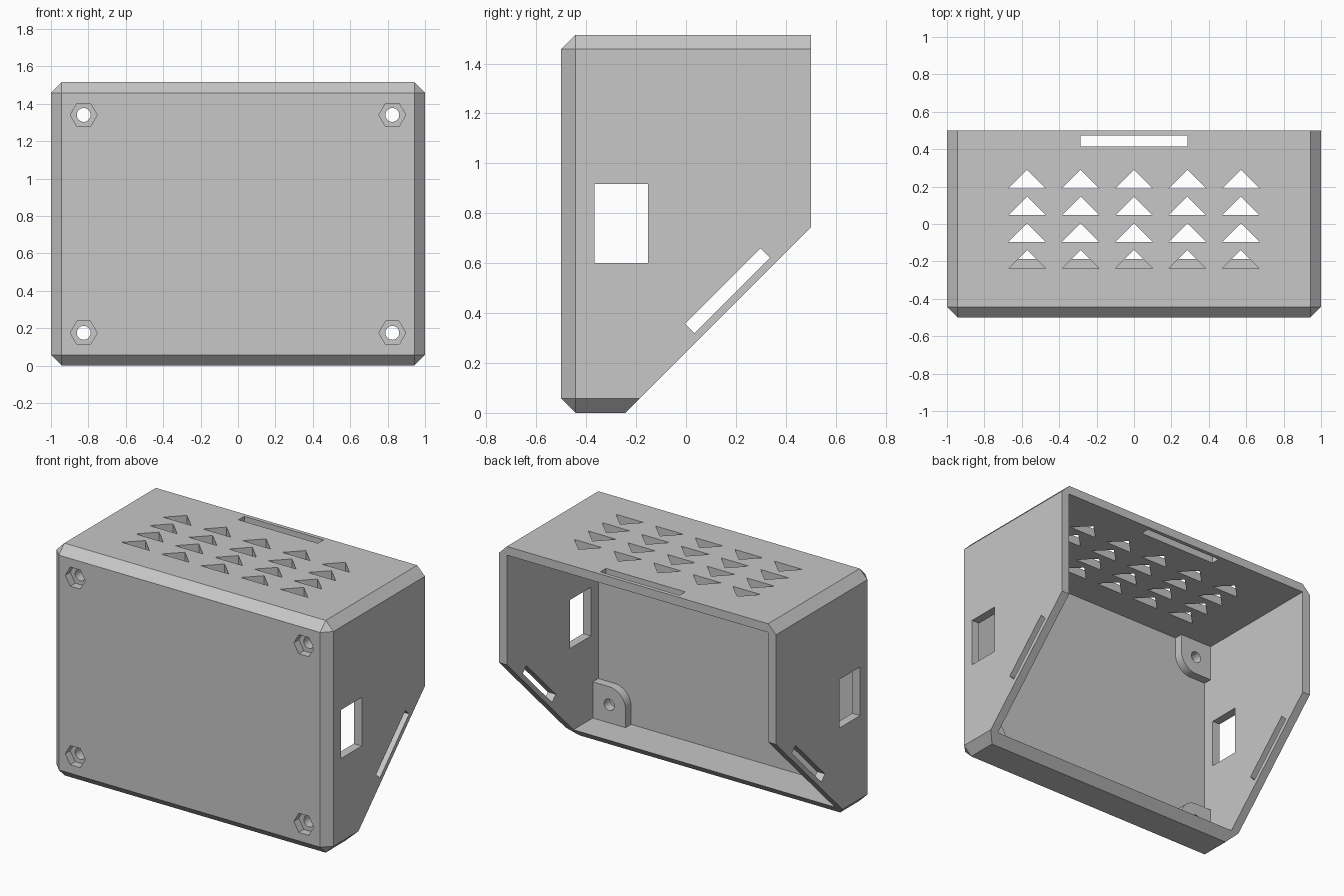
import bpy
import bmesh
from math import cos, sin, pi, radians

cube = bpy.data.objects.get("Cube")
if cube:
    bpy.data.objects.remove(cube, do_unlink=True)

HEIGHT, DEPTH, WALL = 1.515, 1.0, 0.057
FRONT, BACK = -DEPTH / 2, DEPTH / 2
INNER_X = 1 - WALL
BOSS = 0.118                      # screw distance from the inner walls
SCREWS = [(sx * (INNER_X - BOSS), z, sx, sz)
          for sx in (-1, 1)
          for z, sz in ((WALL + BOSS, 1), (HEIGHT - WALL - BOSS, -1))]

grey = bpy.data.materials.new("matte grey")
grey.use_nodes = True
colour = (0.57, 0.57, 0.57, 1)
grey.diffuse_color = colour
grey.node_tree.nodes["Principled BSDF"].inputs["Base Color"].default_value = colour


def prism(bm, points, axis, start, end):
    """Extrude a 2D outline along an axis."""
    place = {"x": lambda u, v, t: (t, u, v),
             "y": lambda u, v, t: (u, t, v),
             "z": lambda u, v, t: (u, v, t)}[axis]
    a = [bm.verts.new(place(u, v, start)) for u, v in points]
    b = [bm.verts.new(place(u, v, end)) for u, v in points]
    bm.faces.new(a)
    bm.faces.new(b[::-1])
    for i in range(len(a)):
        j = (i + 1) % len(a)
        bm.faces.new((a[i], b[i], b[j], a[j]))


def rect(u0, u1, v0, v1):
    return [(u0, v0), (u1, v0), (u1, v1), (u0, v1)]


def circle(u, v, r, n):
    return [(u + r * cos(2 * pi * i / n), v + r * sin(2 * pi * i / n)) for i in range(n)]


def make(name, bm):
    bmesh.ops.recalc_face_normals(bm, faces=bm.faces[:])
    mesh = bpy.data.meshes.new(name)
    bm.to_mesh(mesh)
    bm.free()
    mesh.materials.append(grey)
    obj = bpy.data.objects.new(name, mesh)
    bpy.context.scene.collection.objects.link(obj)
    return obj


def combine(target, name, bm, operation="DIFFERENCE"):
    """Apply a boolean with a temporary helper."""
    helper = make(name, bm)
    helper.hide_render = True
    mod = target.modifiers.new(name, "BOOLEAN")
    mod.operation, mod.solver, mod.object = operation, "EXACT", helper
    bpy.context.view_layer.objects.active = target
    bpy.ops.object.modifier_apply(modifier=mod.name)
    bpy.data.objects.remove(helper, do_unlink=True)


# Outer block, chamfered everywhere except around the open back
bm = bmesh.new()
prism(bm, rect(-1, 1, 0, HEIGHT), "y", FRONT, BACK)
edges = [e for e in bm.edges if any(v.co.y < 0 for v in e.verts)]
bmesh.ops.recalc_face_normals(bm, faces=bm.faces[:])
bmesh.ops.bevel(bm, geom=edges, offset=WALL, segments=1, affect="EDGES")
case = make("enclosure_shell", bm)

# Hollow interior
bm = bmesh.new()
prism(bm, rect(-INNER_X, INNER_X, WALL, HEIGHT - WALL), "y", FRONT + WALL, BACK + 0.2)
combine(case, "cavity", bm)

# Sloped lower back
bm = bmesh.new()
prism(bm, [(-0.743, -0.5), (1, -0.5), (1, 1.243)], "x", -1.2, 1.2)
combine(case, "slope_cut", bm)

# Screw bosses in the four inner corners, each with one rounded corner
bm = bmesh.new()
sink = 0.015
outline = [(-sink, -sink), (2 * BOSS, -sink)]
outline += [(BOSS * (1 + cos(i * pi / 24)), BOSS * (1 + sin(i * pi / 24))) for i in range(13)]
outline += [(-sink, 2 * BOSS)]
for x, z, sx, sz in SCREWS:
    points = [(x + sx * (BOSS - u), z + sz * (v - BOSS)) for u, v in outline]
    prism(bm, points, "y", FRONT + WALL - sink, FRONT + 2 * WALL)
combine(case, "bosses", bm, "UNION")

# Screw holes and hexagonal nut pockets
bm = bmesh.new()
for x, z, sx, sz in SCREWS:
    prism(bm, circle(x, z, 0.037, 32), "y", FRONT - 0.1, FRONT + 0.3)
combine(case, "screw_holes", bm)
bm = bmesh.new()
for x, z, sx, sz in SCREWS:
    prism(bm, circle(x, z, 0.072, 6), "y", FRONT - 0.1, FRONT + 0.052)
combine(case, "nut_pockets", bm)

# Side windows, slanted side slots, top slot and triangular vents
bm = bmesh.new()
prism(bm, rect(-0.367, -0.152, 0.6, 0.917), "x", -1.2, 1.2)
c = cos(pi / 4)
slot = [((u - v) * c + 0.166, (u + v) * c + 0.49) for u, v in rect(-0.214, 0.214, -0.027, 0.027)]
prism(bm, slot, "x", -1.2, 1.2)
low, high = HEIGHT - 2 * WALL, HEIGHT + 0.1
prism(bm, rect(-0.286, 0.286, 0.415, 0.474), "z", low, high)
for row in range(4):
    for col in range(-2, 3):
        x, y = col * 0.286, 0.19 - row * 0.143
        prism(bm, [(x - 0.1, y), (x + 0.1, y), (x, y + 0.1)], "z", low, high)
combine(case, "openings", bm)

# Smooth the round holes and boss corners only
bpy.ops.object.select_all(action="DESELECT")
case.select_set(True)
bpy.context.view_layer.objects.active = case
bpy.ops.object.shade_smooth_by_angle(angle=radians(25))
